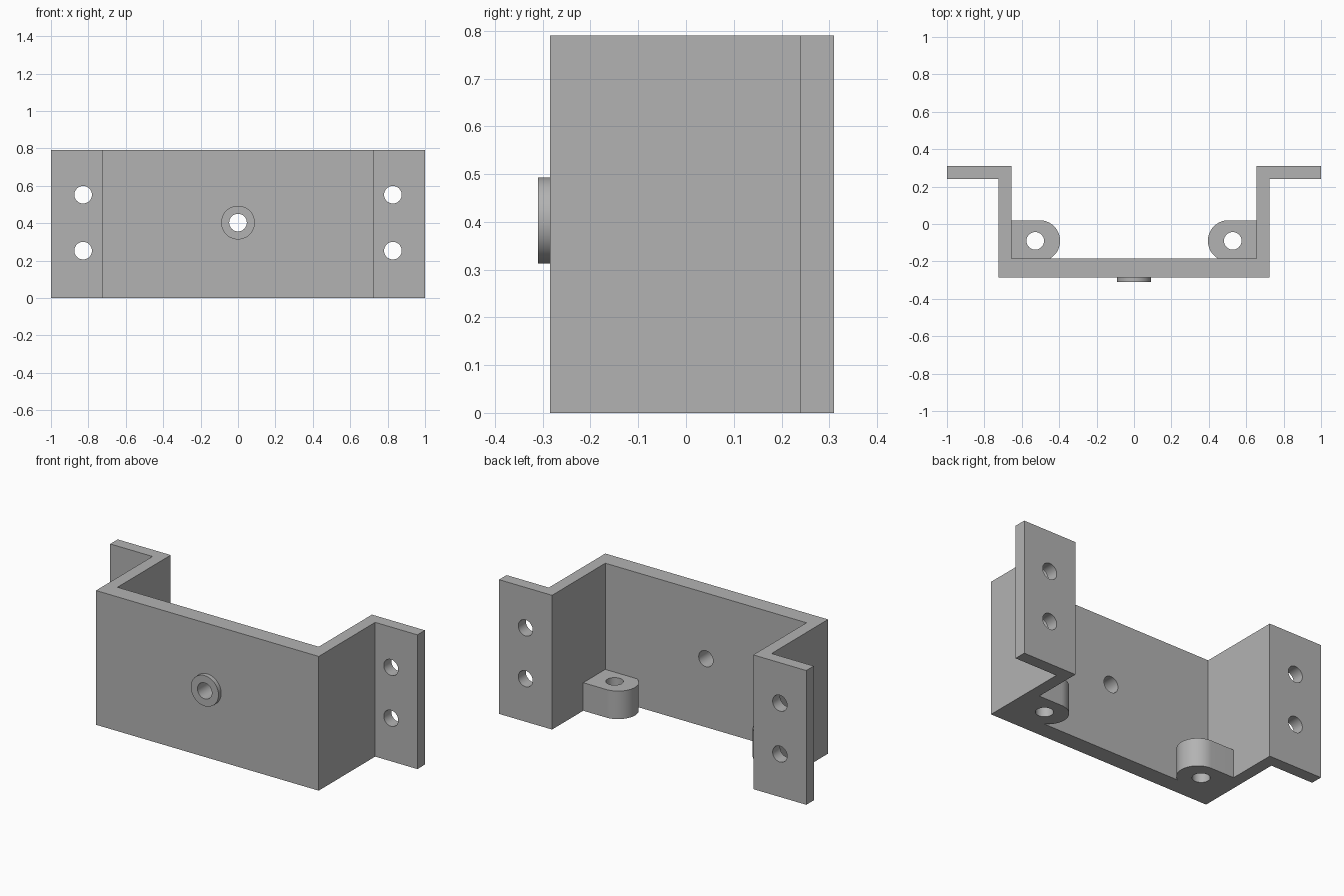
import bpy
import bmesh
import math
from mathutils import Matrix

if "Cube" in bpy.data.objects:
    bpy.data.objects.remove(bpy.data.objects["Cube"], do_unlink=True)

HEIGHT = 0.79
HOLE_R = 0.047
BOSS_Z = 0.403

grey = bpy.data.materials.new("plain grey")
grey.use_nodes = True
colour = (0.45, 0.45, 0.45, 1)
grey.diffuse_color = colour
grey.node_tree.nodes["Principled BSDF"].inputs["Base Color"].default_value = colour


def finish(bm, name):
    bmesh.ops.recalc_face_normals(bm, faces=bm.faces)
    mesh = bpy.data.meshes.new(name)
    bm.to_mesh(mesh)
    bm.free()
    mesh.materials.append(grey)
    obj = bpy.data.objects.new(name, mesh)
    bpy.context.collection.objects.link(obj)
    return obj


def extrude_profile(name, points, height):
    """Prism standing on z = 0 from an outline in plan."""
    bm = bmesh.new()
    face = bm.faces.new([bm.verts.new((x, y, 0)) for x, y in points])
    top = bmesh.ops.extrude_face_region(bm, geom=[face])["geom"]
    verts = [v for v in top if isinstance(v, bmesh.types.BMVert)]
    bmesh.ops.translate(bm, verts=verts, vec=(0, 0, height))
    return finish(bm, name)


def cylinder(name, centre, radius, depth, along_y):
    bm = bmesh.new()
    turn = Matrix.Rotation(math.pi / 2 if along_y else 0, 4, "X")
    bmesh.ops.create_cone(bm, cap_ends=True, segments=64, radius1=radius,
                          radius2=radius, depth=depth,
                          matrix=Matrix.Translation(centre) @ turn)
    return finish(bm, name)


def combine(target, others, operation):
    """Apply each helper to the target, then discard it."""
    for other in others:
        mod = target.modifiers.new(other.name, "BOOLEAN")
        mod.operation = operation
        mod.solver = "EXACT"
        mod.object = other
    graph = bpy.context.evaluated_depsgraph_get()
    mesh = bpy.data.meshes.new_from_object(target.evaluated_get(graph))
    target.modifiers.clear()
    target.data = mesh
    for other in others:
        bpy.data.objects.remove(other, do_unlink=True)


# Folded plate: front panel, side walls and rear flanges
half = [(0.725, -0.285), (0.725, 0.24), (1, 0.24), (1, 0.31),
        (0.655, 0.31), (0.655, -0.185)]
outline = half + [(-x, y) for x, y in reversed(half)]
bracket = extrude_profile("mounting_bracket", outline, HEIGHT)

# Round boss on the front panel
parts = [cylinder("front_boss", (0, -0.29, BOSS_Z), 0.09, 0.04, True)]
holes = [cylinder("boss_hole", (0, -0.25, BOSS_Z), HOLE_R, 0.3, True)]

for side, label in ((1, "left"), (-1, "right")):
    # Rounded lug in each lower inside corner
    lug = [(0.69, -0.2), (0.69, 0.02)]
    for i in range(33):
        a = math.pi / 2 + math.pi * i / 32
        lug.append((0.505 + 0.11 * math.cos(a), -0.09 + 0.11 * math.sin(a)))
    parts.append(extrude_profile(label + "_lug",
                                 [(side * x, y) for x, y in lug], 0.165))
    holes.append(cylinder(label + "_lug_hole", (side * 0.528, -0.09, 0.08),
                          HOLE_R, 0.4, False))
    # Two bolt holes through each flange
    for z in (0.253, 0.552):
        holes.append(cylinder(label + "_flange_hole", (side * 0.828, 0.275, z),
                              HOLE_R, 0.2, True))

combine(bracket, parts, "UNION")
combine(bracket, holes, "DIFFERENCE")

# Smooth the round surfaces, keep the edges crisp
for obj in bpy.context.selected_objects:
    obj.select_set(False)
bracket.select_set(True)
bpy.context.view_layer.objects.active = bracket
bpy.ops.object.shade_smooth_by_angle(angle=math.radians(30))
